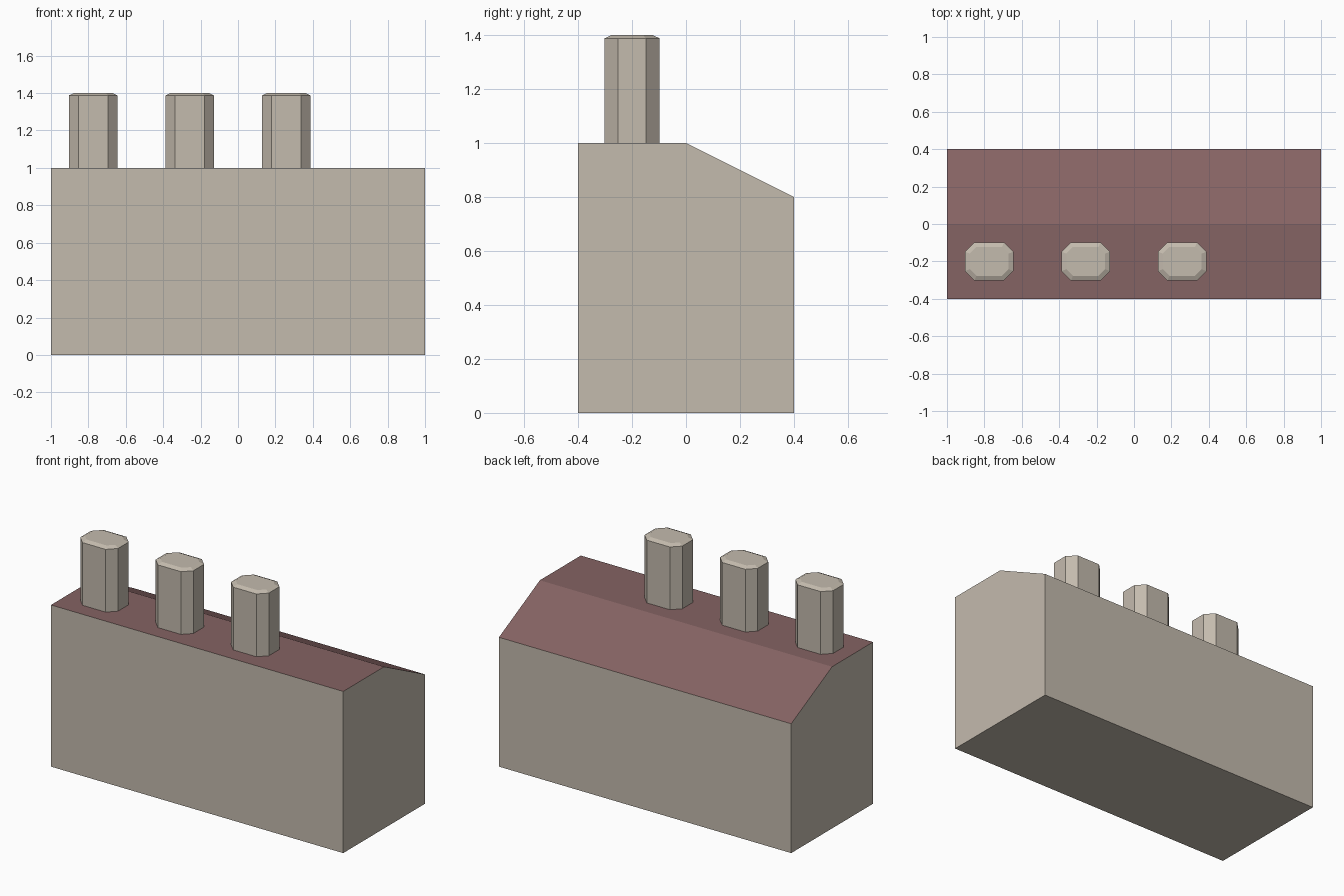
import bpy, bmesh

if "Cube" in bpy.data.objects:
    bpy.data.objects.remove(bpy.data.objects["Cube"])


def material(name, rgb):
    m = bpy.data.materials.new(name)
    m.diffuse_color = (*rgb, 1)
    m.use_nodes = True
    m.node_tree.nodes["Principled BSDF"].inputs["Base Color"].default_value = m.diffuse_color
    return m


stone = material("warm grey stone", (0.55, 0.495, 0.42))
roof = material("dull red roof", (0.235, 0.125, 0.125))


def finish(name, bm, mats):
    bmesh.ops.recalc_face_normals(bm, faces=bm.faces)
    me = bpy.data.meshes.new(name)
    for m in mats:
        me.materials.append(m)
    bm.normal_update()
    # upward faces of the building are roof
    if len(mats) > 1:
        for f in bm.faces:
            f.material_index = 1 if f.normal.z > 0.5 else 0
    bm.to_mesh(me)
    bm.free()
    ob = bpy.data.objects.new(name, me)
    bpy.context.collection.objects.link(ob)
    return ob


# Building: side profile extruded along x
bm = bmesh.new()
profile = [(-0.4, 0), (0.4, 0), (0.4, 0.8), (0, 1), (-0.4, 1)]
end = bm.faces.new([bm.verts.new((-1, y, z)) for y, z in profile])
ext = bmesh.ops.extrude_face_region(bm, geom=[end], use_keep_orig=True)
bmesh.ops.translate(bm, vec=(2, 0, 0),
                    verts=[v for v in ext["geom"] if isinstance(v, bmesh.types.BMVert)])
finish("building", bm, [stone, roof])


def octagon(hx, hy, c):
    return [(hx, -hy + c), (hx, hy - c), (hx - c, hy), (-hx + c, hy),
            (-hx, hy - c), (-hx, -hy + c), (-hx + c, -hy), (hx - c, -hy)]


# Chimneys: chamfered columns with a shallow bevelled top
for i, x in enumerate((-0.774, -0.258, 0.258)):
    bm = bmesh.new()
    rings = []
    for inset, z in ((0, 1.0), (0, 1.388), (0.025, 1.4)):
        pts = octagon(0.129 - inset, 0.102 - inset, 0.05 - inset * 0.58)
        rings.append([bm.verts.new((x + px, -0.2 + py, z)) for px, py in pts])
    for a, b in zip(rings, rings[1:]):
        for k in range(8):
            n = (k + 1) % 8
            bm.faces.new((a[k], a[n], b[n], b[k]))
    bm.faces.new(rings[-1])
    bm.faces.new(rings[0][::-1])
    finish(f"chimney_{i + 1}", bm, [stone])
